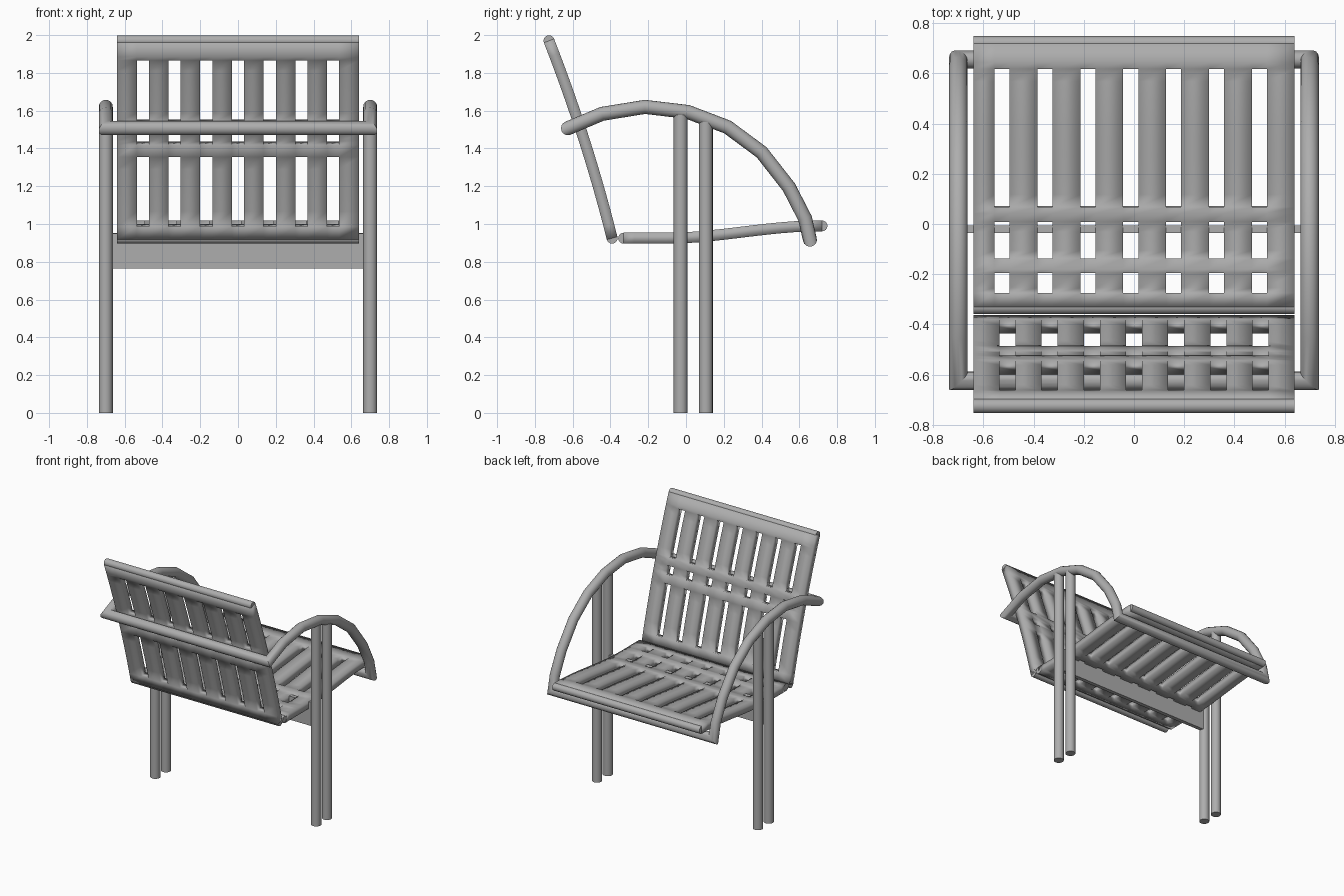
import bpy, bmesh, math
from mathutils import Vector

if "Cube" in bpy.data.objects:
    bpy.data.objects.remove(bpy.data.objects["Cube"], do_unlink=True)

GREY = (0.42, 0.42, 0.42, 1)
metal = bpy.data.materials.new("grey_metal")
metal.use_nodes = True
metal.diffuse_color = GREY
metal.node_tree.nodes["Principled BSDF"].inputs["Base Color"].default_value = GREY

TUBE = 0.037       # frame tube radius
THICK = 0.058      # slatted panel thickness
HALF = 0.64        # panel half width
LEG_X = 0.70


def finish(name, bm, modifiers=()):
    """Turn a bmesh into a smooth-shaded object with the metal colour."""
    bmesh.ops.recalc_face_normals(bm, faces=bm.faces)
    mesh = bpy.data.meshes.new(name)
    bm.to_mesh(mesh)
    bm.free()
    mesh.materials.append(metal)
    obj = bpy.data.objects.new(name, mesh)
    bpy.context.collection.objects.link(obj)
    for kind, settings in modifiers:
        mod = obj.modifiers.new(kind.title(), kind)
        for key, value in settings.items():
            setattr(mod, key, value)
    bpy.ops.object.select_all(action='DESELECT')
    obj.select_set(True)
    bpy.context.view_layer.objects.active = obj
    bpy.ops.object.shade_smooth_by_angle(angle=math.radians(35))
    return obj


def tube(name, path, radius, caps=True, modifiers=(), sides=16):
    """Sweep a circle along a path with true mitred corners."""
    path = [Vector(p) for p in path]
    dirs = [(b - a).normalized() for a, b in zip(path, path[1:])]
    u = dirs[0].orthogonal().normalized()
    v = dirs[0].cross(u)
    ring = []
    for i in range(sides):
        a = 2 * math.pi * i / sides
        ring.append(path[0] + radius * (math.cos(a) * u + math.sin(a) * v))
    bm = bmesh.new()
    rings = [[bm.verts.new(p) for p in ring]]
    for i, d in enumerate(dirs):
        end = path[i + 1]
        n = d + dirs[i + 1] if i + 1 < len(dirs) else d
        ring = [p + d * ((end - p).dot(n) / d.dot(n)) for p in ring]
        rings.append([bm.verts.new(p) for p in ring])
    for r, s in zip(rings, rings[1:]):
        for i in range(sides):
            j = (i + 1) % sides
            bm.faces.new((r[i], r[j], s[j], s[i]))
    if caps:
        bm.faces.new(rings[0])
        bm.faces.new(rings[-1])
    return finish(name, bm, modifiers)


def slatted_panel(name, curve, start, end, slots, columns, width):
    """Curved sheet with rows of slots, thickened, with rounded long edges."""
    rows = {start + (end - start) * i / 14 for i in range(15)}
    # keep curve samples clear of the slot ends
    rows = {t for t in rows if all(abs(t - e) > 0.012 for s in slots for e in s)}
    rows = sorted(rows | {e for s in slots for e in s})
    xs = sorted([-HALF, HALF] + [c + k * width / 2 for c in columns for k in (-1, 1)])
    bm = bmesh.new()
    grid = [[bm.verts.new((x, *curve(t))) for x in xs] for t in rows]
    for j in range(len(rows) - 1):
        mid = (rows[j] + rows[j + 1]) / 2
        in_slot = any(min(s) < mid < max(s) for s in slots)
        for i in range(len(xs) - 1):
            if in_slot and i % 2 == 1:
                continue
            bm.faces.new((grid[j][i], grid[j][i + 1], grid[j + 1][i + 1], grid[j + 1][i]))
    finish(name, bm, [('SOLIDIFY', {'thickness': THICK, 'offset': 0})])
    for t, side in ((start, "lower"), (end, "upper")):
        ends = [(s * HALF, *curve(t)) for s in (-1, 1)]
        tube(f"{name}_{side}_rounded_edge", ends, THICK / 2)


# Curved backrest
def back_curve(z):
    h = z - 0.92
    return (-0.39 - 0.249 * h - 0.067 * h * h, z)


slatted_panel("backrest", back_curve, 0.925, 1.97,
              [(0.993, 1.363), (1.427, 1.487), (1.545, 1.877)],
              [0.168 * i for i in range(-3, 4)], 0.064)


# Seat with a gentle rise towards its leading edge
def seat_curve(y):
    t = min(max((y + 0.1) / 0.8, 0), 1)
    return (y, 0.925 + 0.065 * t * t * (3 - 2 * t))


slatted_panel("seat", seat_curve, -0.33, 0.72,
              [(-0.275, -0.195), (-0.137, 0.01), (0.07, 0.62)],
              [0.171 * i - 0.013 for i in range(-3, 4)], 0.06)

# Armrests joined by a rail behind the backrest and a rail under the seat
arm = [(-0.625, 1.507), (-0.445, 1.583), (-0.217, 1.62), (0.01, 1.593), (0.22, 1.513),
       (0.40, 1.38), (0.545, 1.195), (0.63, 1.03), (0.656, 0.917)]
path = [(LEG_X, y, z) for y, z in arm]
path = [(0, *arm[0])] + path + [(0, *arm[-1])]
tube("arm_frame", path, TUBE, caps=False, modifiers=[('MIRROR', {'use_clip': True})])

# Paired legs
for x, side in ((LEG_X, "left"), (-LEG_X, "right")):
    for y, top, place in ((-0.028, 1.577, "front"), (0.105, 1.54, "back")):
        tube(f"{side}_{place}_leg", [(x, y, 0), (x, y, top)], TUBE)

# Cross plate between the legs, under the seat
bm = bmesh.new()
bmesh.ops.create_cube(bm, size=1)
bmesh.ops.scale(bm, vec=(1.36, 0.03, 0.185), verts=bm.verts)
bmesh.ops.translate(bm, vec=(0, -0.02, 0.858), verts=bm.verts)
finish("cross_plate", bm)
